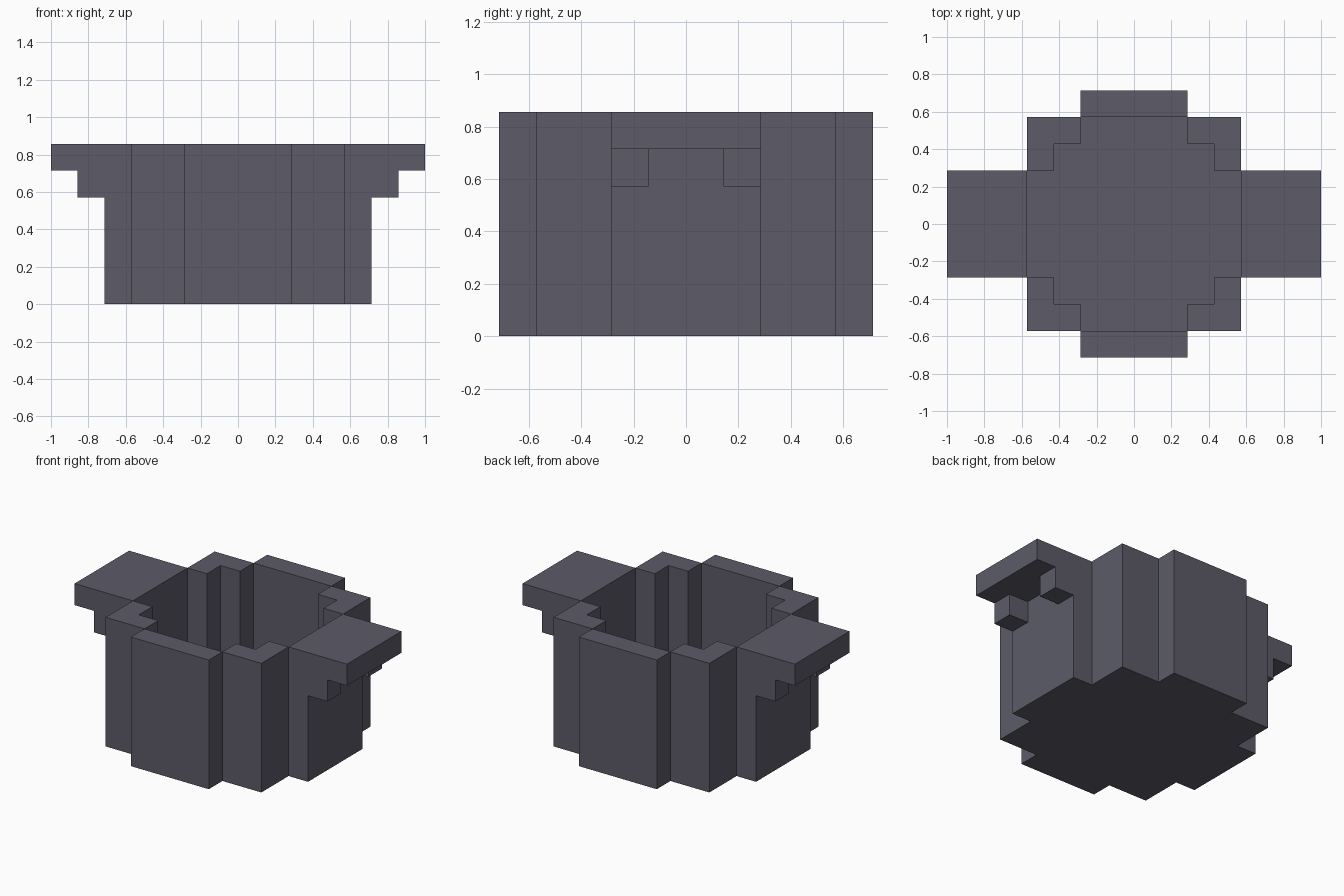
import bpy, bmesh

if "Cube" in bpy.data.objects:
    bpy.data.objects.remove(bpy.data.objects["Cube"])

U = 1 / 7  # size of one block

iron = bpy.data.materials.new("dark_iron")
iron.use_nodes = True
COLOUR = (0.107, 0.105, 0.139, 1)
iron.diffuse_color = COLOUR
bsdf = iron.node_tree.nodes["Principled BSDF"]
bsdf.inputs["Base Color"].default_value = COLOUR
bsdf.inputs["Roughness"].default_value = 0.8


def make_object(name, bm):
    mesh = bpy.data.meshes.new(name)
    bm.to_mesh(mesh)
    bm.free()
    mesh.materials.append(iron)
    obj = bpy.data.objects.new(name, mesh)
    bpy.context.collection.objects.link(obj)
    return obj


def add_box(bm, x, y, z):
    """Add a box from (min, max) ranges in blocks."""
    verts = bmesh.ops.create_cube(bm, size=1)["verts"]
    for v in verts:
        v.co = [U * (r[0] if c < 0 else r[1]) for c, r in zip(v.co, (x, y, z))]


def stepped_ring(quarter):
    """Mirror a quarter outline into a full counterclockwise loop."""
    half = quarter + [(-x, y) for x, y in reversed(quarter)]
    return half + [(-x, -y) for x, y in half]


# Pot: stepped round bowl, one block thick, open at the top
outer = stepped_ring([(5, 2), (4, 2), (4, 4), (2, 4), (2, 5)])
inner = stepped_ring([(4, 2), (3, 2), (3, 3), (2, 3), (2, 4)])
bm = bmesh.new()
levels = [(outer, 0), (outer, 6), (inner, 6), (inner, 1)]
loops = [[bm.verts.new((x * U, y * U, z * U)) for x, y in ring] for ring, z in levels]
for low, high in zip(loops, loops[1:]):
    for i in range(len(low)):
        j = (i + 1) % len(low)
        face = bm.faces.new((low[i], low[j], high[j], high[i]))
        if face.calc_area() < 1e-6:  # rim pinches to a corner here
            bm.faces.remove(face)
bm.faces.new(reversed(loops[0]))  # underside
bm.faces.new(loops[-1])           # inside floor
bm.normal_update()
make_object("pot", bm)

# Handles: flat ledge with two lugs beneath, one on each side
for name, side in (("left_handle", 1), ("right_handle", -1)):
    bm = bmesh.new()
    span = lambda a, b: (a, b) if side > 0 else (-b, -a)
    add_box(bm, span(5, 7), (-2, 2), (5, 6))
    for y in ((-2, -1), (1, 2)):
        add_box(bm, span(5, 6), y, (4, 5))
    make_object(name, bm)
